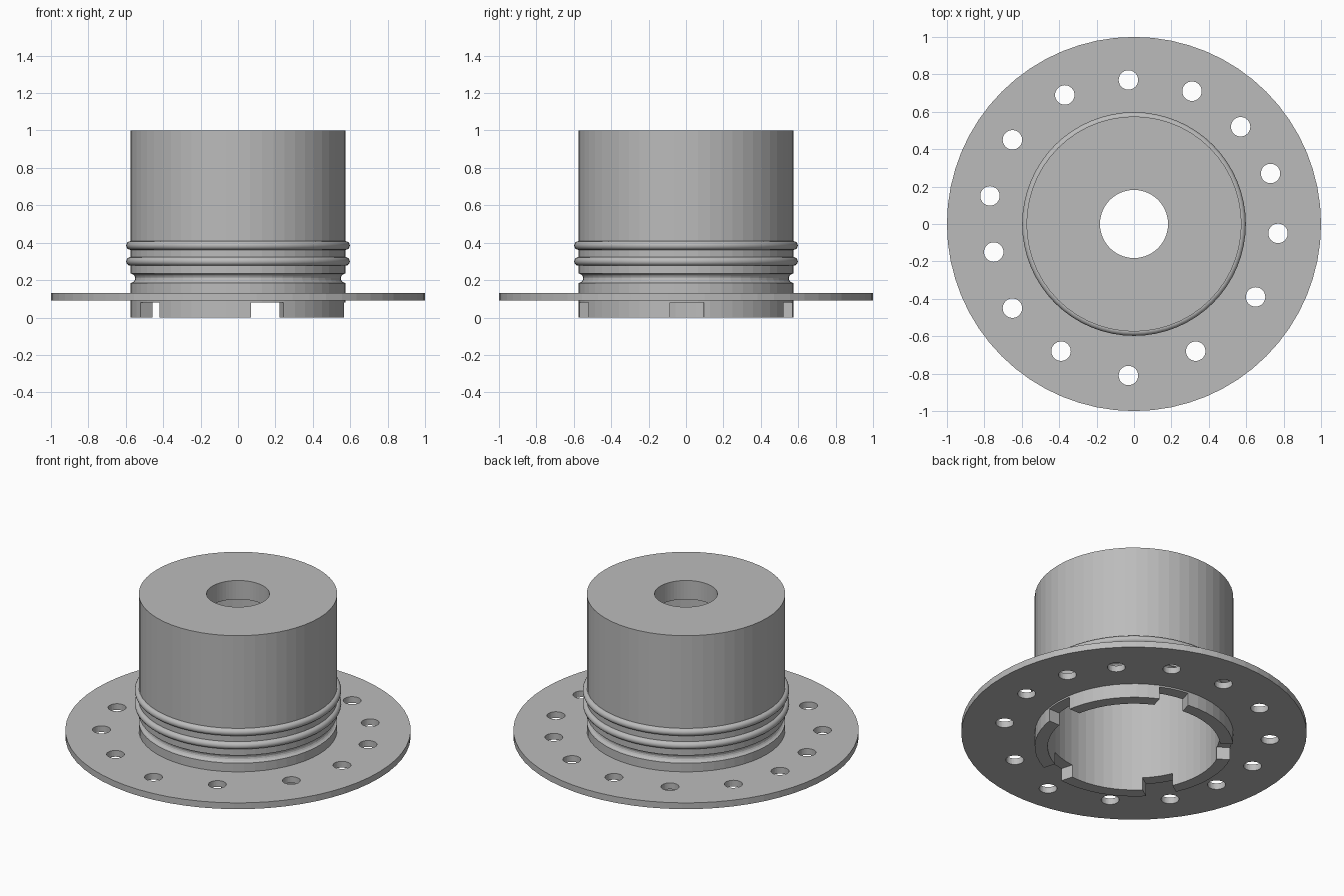
import bpy
import bmesh
from math import cos, sin, pi, radians
from mathutils import Matrix

default = bpy.data.objects.get("Cube")
if default:
    bpy.data.objects.remove(default, do_unlink=True)

grey = bpy.data.materials.new("plain_grey")
grey.use_nodes = True
colour = (0.5, 0.5, 0.5, 1)
grey.diffuse_color = colour
grey.node_tree.nodes["Principled BSDF"].inputs["Base Color"].default_value = colour


def add_object(name, bm):
    bmesh.ops.recalc_face_normals(bm, faces=bm.faces[:])
    mesh = bpy.data.meshes.new(name)
    bm.to_mesh(mesh)
    bm.free()
    mesh.materials.append(grey)
    obj = bpy.data.objects.new(name, mesh)
    bpy.context.collection.objects.link(obj)
    return obj


def lathe(name, profile, sides):
    """Revolve a closed (radius, height) profile around the z axis."""
    bm = bmesh.new()
    rings = []
    for i in range(sides):
        a = 2 * pi * i / sides
        rings.append([bm.verts.new((r * cos(a), r * sin(a), z)) for r, z in profile])
    n = len(profile)
    for i in range(sides):
        one, two = rings[i], rings[(i + 1) % sides]
        for j in range(n):
            k = (j + 1) % n
            bm.faces.new((one[j], two[j], two[k], one[k]))
    return add_object(name, bm)


def arc(radius, height, size, start, end, steps):
    angles = [radians(start + (end - start) * i / steps) for i in range(steps + 1)]
    return [(radius + size * cos(a), height + size * sin(a)) for a in angles]


def cut(obj, cutter):
    mod = obj.modifiers.new("cut", "BOOLEAN")
    mod.operation = "DIFFERENCE"
    mod.solver = "EXACT"
    mod.object = cutter
    bpy.context.view_layer.objects.active = obj
    bpy.ops.object.modifier_apply(modifier=mod.name)
    bpy.data.objects.remove(cutter, do_unlink=True)


OUTER, INNER, BORE = 0.575, 0.5, 0.182

# Cup body: open below, thick top with a bore, rounded groove above the flange
profile = [(INNER, 0), (OUTER, 0)]
profile += arc(OUTER, 0.21, 0.025, 270, 90, 8)
profile += [(OUTER, 1), (BORE, 1), (BORE, 0.88), (INNER, 0.88)]
body = lathe("cup_body", profile, 56)

# Five slots in the lower rim
bm = bmesh.new()
for angle in (0.5, 74, 146, -146, -74):
    place = (Matrix.Rotation(radians(angle), 4, "Z")
             @ Matrix.Translation((0.54, 0, 0.03))
             @ Matrix.Diagonal((0.2, 0.18, 0.1, 1)))
    bmesh.ops.create_cube(bm, size=1, matrix=place)
cut(body, add_object("slot_cutter", bm))

# Flange plate with a ring of bolt holes
flange = lathe("flange", [(0.54, 0.09), (1, 0.09), (1, 0.13), (0.54, 0.13)], 64)
holes = [(-0.03, 0.77), (0.31, 0.71), (0.57, 0.52), (0.73, 0.27), (0.77, -0.05),
         (0.65, -0.39), (0.33, -0.68), (-0.03, -0.81), (-0.39, -0.68),
         (-0.65, -0.45), (-0.75, -0.15), (-0.77, 0.15), (-0.65, 0.45), (-0.37, 0.69)]
bm = bmesh.new()
for x, y in holes:
    bmesh.ops.create_cone(bm, cap_ends=True, segments=32, radius1=0.052, radius2=0.052,
                          depth=0.2, matrix=Matrix.Translation((x, y, 0.11)))
cut(flange, add_object("hole_cutter", bm))

# Two round sealing rings
for name, height in (("lower_seal_ring", 0.3), ("upper_seal_ring", 0.385)):
    ring = lathe(name, arc(OUTER, height, 0.023, 0, 360, 16)[:-1], 64)
    ring.data.shade_smooth()
